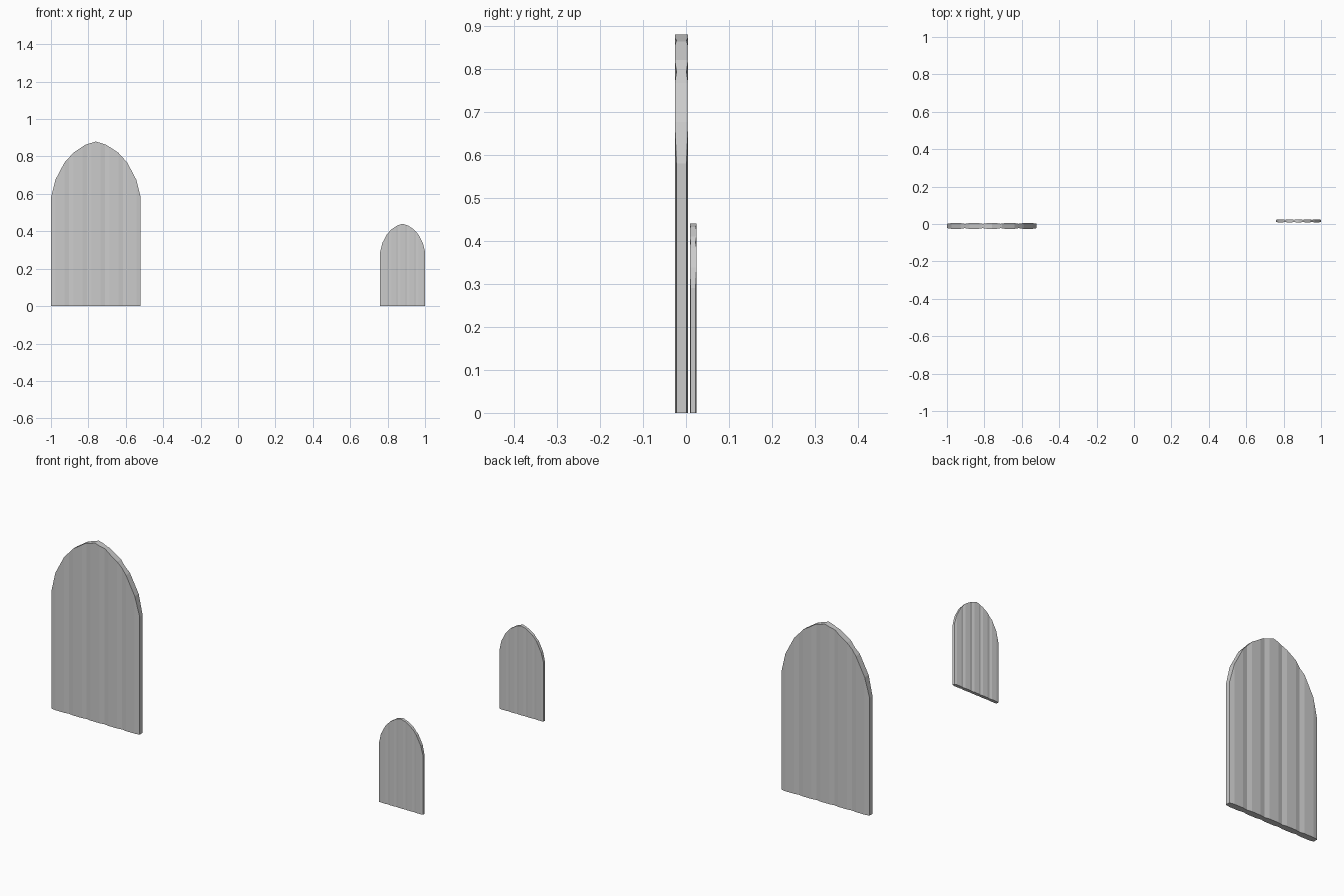
import bpy, bmesh

if "Cube" in bpy.data.objects:
    bpy.data.objects.remove(bpy.data.objects["Cube"])

# half arch outline: (distance from centre, height)
ARCH = [(0.0, 0.88), (0.055, 0.863), (0.12, 0.82), (0.17, 0.765), (0.215, 0.68), (0.24, 0.58)]


def height(x):
    x = abs(x)
    for (a, za), (b, zb) in zip(ARCH, ARCH[1:]):
        if x <= b + 1e-6:
            return za + (zb - za) * (x - a) / (b - a)
    return ARCH[-1][1]


def plank_door(name, cx, cy, scale, planks=5, width=0.48, thick=0.031, groove=0.004):
    step = width / planks
    # plan section: raised plank middles with shallow V grooves between them
    section = {}
    for i in range(planks):
        x0 = -width / 2 + i * step
        for t, d in ((0, groove), (0.25, 0), (0.75, 0), (1, groove)):
            section[round(x0 + t * step, 4)] = d
    known = sorted(section)
    # add arch corners so the outline stays exact
    for ax, _ in ARCH:
        for x in (-ax, ax):
            if min(abs(x - k) for k in section) > 0.004:
                lo = max(k for k in known if k < x)
                hi = min(k for k in known if k > x)
                t = (x - lo) / (hi - lo)
                section[x] = section[lo] * (1 - t) + section[hi] * t
    bm = bmesh.new()
    cols = []
    for x in sorted(section):
        y, z = thick / 2 - section[x], height(x)
        cols.append([bm.verts.new((cx + x * scale, cy + yy * scale, zz * scale))
                     for yy, zz in ((-y, 0), (y, 0), (y, z), (-y, z))])
    for a, b in zip(cols, cols[1:]):
        for j in range(4):
            k = (j + 1) % 4
            bm.faces.new((a[j], a[k], b[k], b[j]))
    bm.faces.new(cols[0])
    bm.faces.new(cols[-1])
    bmesh.ops.recalc_face_normals(bm, faces=bm.faces[:])
    mesh = bpy.data.meshes.new(name)
    bm.to_mesh(mesh)
    bm.free()
    bpy.context.collection.objects.link(bpy.data.objects.new(name, mesh))


# large door on the left, half-size door on the right
plank_door("large_door", -0.76, -0.0105, 1.0)
plank_door("small_door", 0.88, 0.0165, 0.5)
